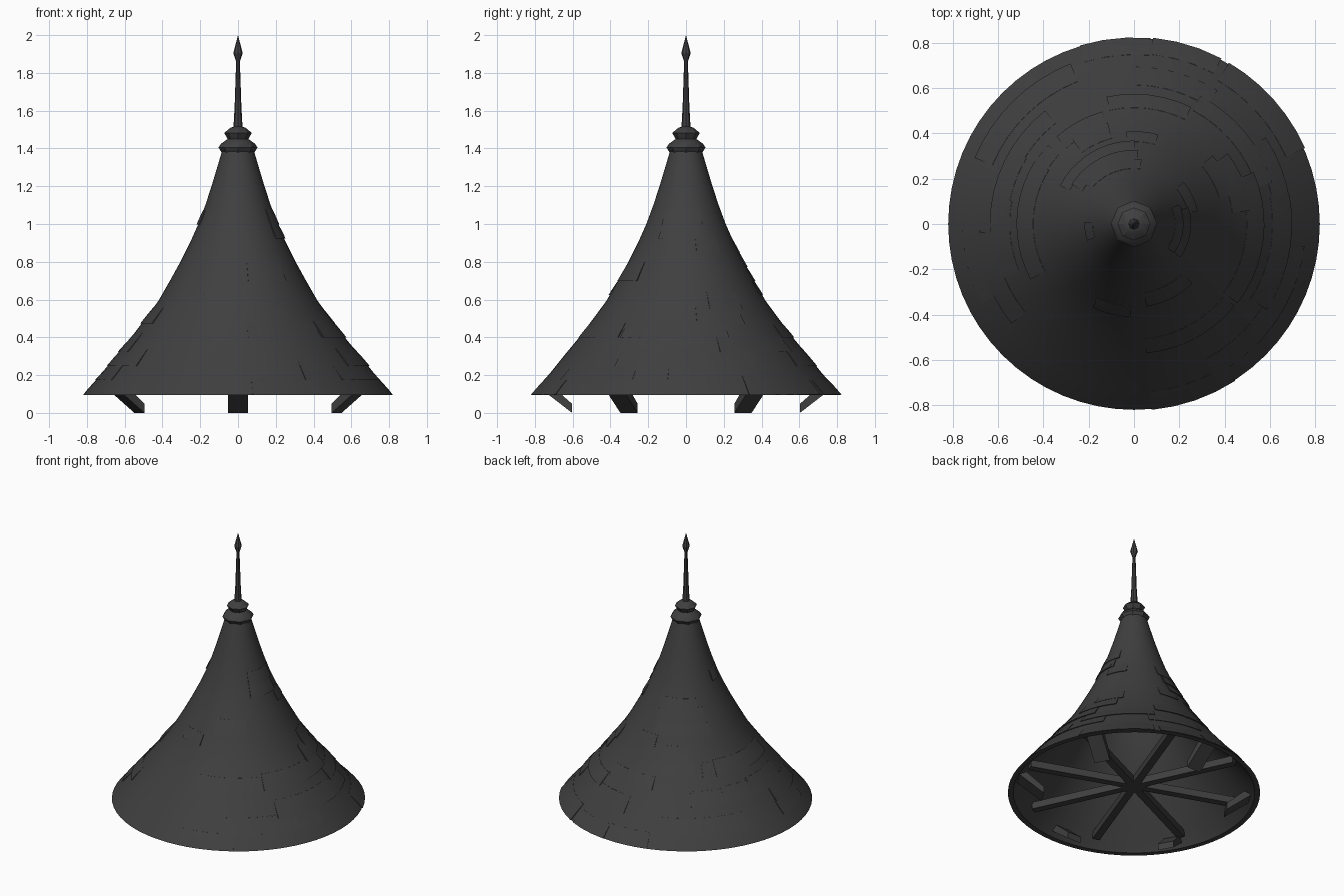
import bpy, bmesh, math, random

if "Cube" in bpy.data.objects:
    bpy.data.objects.remove(bpy.data.objects["Cube"])

random.seed(4)

mat = bpy.data.materials.new("dark_slate")
mat.diffuse_color = (0.05, 0.05, 0.05, 1)
mat.use_nodes = True
mat.node_tree.nodes["Principled BSDF"].inputs["Base Color"].default_value = mat.diffuse_color

# Outer roof curve as (radius, height)
ROOF = [(0.82, 0.095), (0.805, 0.115), (0.72, 0.21), (0.64, 0.31), (0.565, 0.40), (0.49, 0.50),
        (0.42, 0.595), (0.36, 0.70), (0.305, 0.80), (0.25, 0.91), (0.21, 1.0), (0.173, 1.10),
        (0.14, 1.20), (0.11, 1.30), (0.085, 1.385)]


def finish(name, bm, angle=30):
    bmesh.ops.recalc_face_normals(bm, faces=bm.faces)
    me = bpy.data.meshes.new(name)
    bm.to_mesh(me)
    bm.free()
    me.materials.append(mat)
    ob = bpy.data.objects.new(name, me)
    bpy.context.collection.objects.link(ob)
    bpy.context.view_layer.objects.active = ob
    ob.select_set(True)
    bpy.ops.object.shade_smooth_by_angle(angle=math.radians(angle))
    ob.select_set(False)
    return ob


def add_lathe(bm, profile, start, end, n, closed_profile=False):
    """Sweep a (radius, height) profile around z; a full turn joins up."""
    full = abs(end - start - math.tau) < 1e-6
    cols = []
    for i in range(n if full else n + 1):
        a = start + (end - start) * i / n
        cols.append([bm.verts.new((r * math.cos(a), r * math.sin(a), z)) for r, z in profile])
    m = len(profile)
    for i in range(n):
        c, d = cols[i], cols[(i + 1) % len(cols)]
        for j in range(m if closed_profile else m - 1):
            k = (j + 1) % m
            bm.faces.new((c[j], d[j], d[k], c[k]))
    if not full:
        bm.faces.new(cols[0])
        bm.faces.new(cols[-1])


def roof_radius(z):
    for (r0, z0), (r1, z1) in zip(ROOF, ROOF[1:]):
        if z <= z1:
            return r0 + (r1 - r0) * (z - z0) / (z1 - z0)
    return ROOF[-1][0]


# Flared roof shell with a thick rim
bm = bmesh.new()
inner = [(max(r - 0.035, 0.05), z) for r, z in reversed(ROOF)]
add_lathe(bm, ROOF + inner, 0, math.tau, 64, True)
finish("roof_shell", bm)

# Uneven raised slate courses, thin arcs lying on the roof
bm = bmesh.new()
z = 0.098
while z < 1.0:
    for _ in range(4 if z < 0.5 else 2):
        a = random.uniform(0, math.tau)
        span = random.uniform(0.3, 1.1)
        h = random.uniform(0.07, 0.1)
        low, mid, top = z, z + h * 0.5, z + h
        lift = random.uniform(0.005, 0.009)
        prof = [(roof_radius(low) - 0.01, low), (roof_radius(low) + lift, low),
                (roof_radius(mid) + lift * 0.7, mid), (roof_radius(top) + 0.001, top),
                (roof_radius(top) - 0.01, top)]
        add_lathe(bm, prof, a, a + span, max(3, int(span * 10)), True)
    z += 0.075
finish("slate_courses", bm)

# Finial: collar, flange, tapering spike and diamond tip
FINIAL = [(0.0, 1.37), (0.085, 1.375), (0.103, 1.405), (0.09, 1.425), (0.055, 1.45), (0.073, 1.482),
          (0.04, 1.51), (0.024, 1.515), (0.018, 1.62), (0.010, 1.86), (0.025, 1.905), (0.0, 2.0)]
bm = bmesh.new()
add_lathe(bm, FINIAL, 0, math.tau, 8)
bmesh.ops.remove_doubles(bm, verts=bm.verts, dist=1e-5)
finish("finial", bm)

# Six slanted struts under the eaves
STRUT = [(0.603, 0.0), (0.603, 0.048), (0.72, 0.15), (0.765, 0.125)]
for i in range(6):
    bm = bmesh.new()
    sides = [[bm.verts.new((r, y, z)) for r, z in STRUT] for y in (-0.053, 0.053)]
    for s in sides:
        bm.faces.new(s)
    for j in range(4):
        k = (j + 1) % 4
        bm.faces.new((sides[0][j], sides[0][k], sides[1][k], sides[1][j]))
    ob = finish(f"eave_strut_{i + 1}", bm)
    ob.rotation_euler.z = math.radians(30 + 60 * i)

# Four crossing beams that form eight spokes inside
for i in range(4):
    bm = bmesh.new()
    bmesh.ops.create_cube(bm, size=1)
    bmesh.ops.scale(bm, vec=(1.44, 0.05, 0.05), verts=bm.verts)
    ob = finish(f"cross_beam_{i + 1}", bm)
    ob.location.z = 0.16
    ob.rotation_euler.z = math.radians(-20 + 45 * i)
